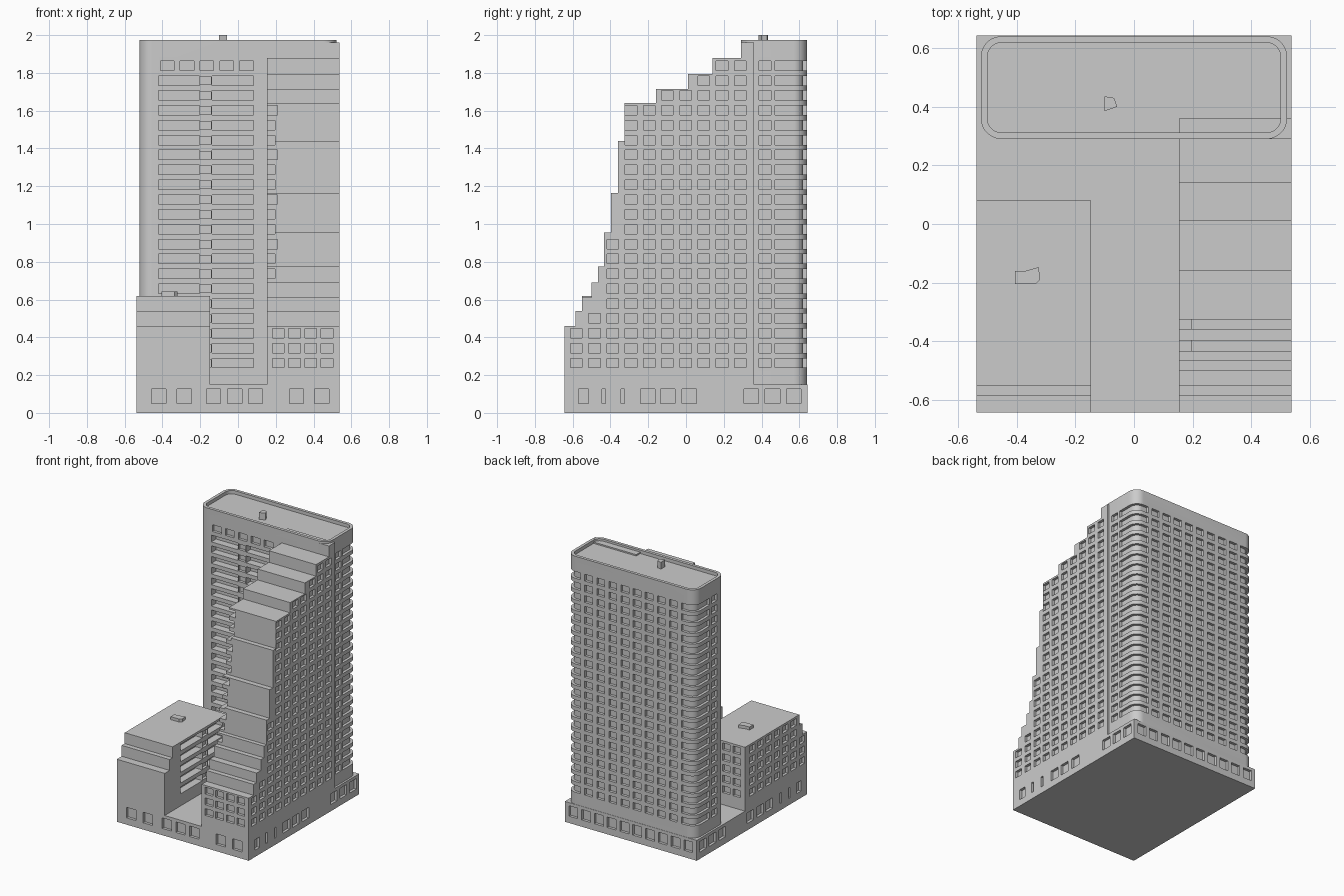
import bpy, bmesh, math

if "Cube" in bpy.data.objects:
    bpy.data.objects.remove(bpy.data.objects["Cube"])

HX, HY = 0.537, 0.642          # half footprint
ROWS = [0.264 + 0.0787 * i for i in range(21)]
H = 0.025                      # half window height
COLS = [-0.581 + 0.0965 * i for i in range(10)]
D = 0.02                       # window depth


def prism(bm, pts, a, b, axis='z'):
    """Extrude a 2D outline along z, or a (y, z) outline along x."""
    put = (lambda p, t: (p[0], p[1], t)) if axis == 'z' else (lambda p, t: (t, p[0], p[1]))
    lo = [bm.verts.new(put(p, a)) for p in pts]
    hi = [bm.verts.new(put(p, b)) for p in pts]
    bm.faces.new(lo[::-1])
    bm.faces.new(hi)
    n = len(pts)
    for i in range(n):
        j = (i + 1) % n
        bm.faces.new((lo[i], lo[j], hi[j], hi[i]))


def box(bm, x0, x1, y0, y1, z0, z1):
    prism(bm, [(x0, y0), (x1, y0), (x1, y1), (x0, y1)], z0, z1)


def make(name, bm):
    bmesh.ops.recalc_face_normals(bm, faces=bm.faces)
    me = bpy.data.meshes.new(name)
    bm.to_mesh(me)
    bm.free()
    ob = bpy.data.objects.new(name, me)
    bpy.context.collection.objects.link(ob)
    return ob


def carve(ob, bm):
    cutter = make(ob.name + "_cutter", bm)
    cutter.hide_render = True
    m = ob.modifiers.new("openings", 'BOOLEAN')
    m.operation = 'DIFFERENCE'
    m.solver = 'EXACT'
    m.object = cutter
    dg = bpy.context.evaluated_depsgraph_get()
    me = bpy.data.meshes.new_from_object(ob.evaluated_get(dg))
    ob.modifiers.clear()
    ob.data = me
    bpy.data.objects.remove(cutter)


def arc(cx, cy, r, a0, a1, n=12):
    return [(cx + r * math.cos(math.radians(a0 + (a1 - a0) * i / n)),
             cy + r * math.sin(math.radians(a0 + (a1 - a0) * i / n))) for i in range(n + 1)]


def rounded(x0, x1, y0, y1, r):
    return (arc(x1 - r, y1 - r, r, 0, 90) + arc(x0 + r, y1 - r, r, 90, 180)
            + arc(x0 + r, y0 + r, r, 180, 270) + arc(x1 - r, y0 + r, r, 270, 360))


def stepped(steps, y_end):
    """Side outline from (y, height) steps."""
    pts = [(steps[0][0], 0.15)]
    for i, (y, z) in enumerate(steps):
        pts.append((y, z))
        pts.append((steps[i + 1][0] if i + 1 < len(steps) else y_end, z))
    return pts + [(y_end, 0.15)]


def height_at(steps, y):
    return max([z for sy, z in steps if sy <= y], default=0)


# podium with street-level openings
bm = bmesh.new()
box(bm, -HX, HX, -HY, HY, 0, 0.15)
podium = make("podium", bm)
c = bmesh.new()
for x in (-0.42, -0.285, -0.13, -0.018, 0.093, 0.31, 0.443):
    box(c, x - 0.038, x + 0.038, -HY - D, -HY + D, 0.05, 0.127)
for i in range(10):
    x = -0.468 + 0.104 * i
    box(c, x - 0.036, x + 0.036, HY - D, HY + D, 0.05, 0.127)
for y, w in ((-0.543, .027), (-0.435, .01), (-0.335, .01), (-0.203, .038), (-0.097, .038),
             (0.018, .038), (0.345, .039), (0.458, .039), (0.57, .039)):
    for s in (-HX, HX):
        box(c, s - D, s + D, y - w, y + w, 0.05, 0.127)
carve(podium, c)

# tall slab with rounded corners
TX, Y0, Y1, R = 0.522, 0.29, 0.64, 0.07
bm = bmesh.new()
prism(bm, rounded(-TX, TX, Y0, Y1, R), 0.14, 1.975)
tower = make("tower_slab", bm)
c = bmesh.new()
prism(c, rounded(-TX + .022, TX - .022, Y0 + .022, Y1 - .022, R - .022), 1.95, 2.1)
wrap = ([(TX + D, 0.47)] + arc(TX - R, Y1 - R, R + D, 0, 90) + [(0.41, Y1 + D)]
        + [(0.41, Y1 - D)] + arc(TX - R, Y1 - R, R - D, 90, 0) + [(TX - D, 0.47)])
for i, z in enumerate(ROWS):
    a, b = z - H, z + H
    for s in (1, -1):                       # corner bands and end windows
        prism(c, [(s * x, y) for x, y in wrap][::s], a, b)
        box(c, s * TX - D, s * TX + D, 0.386, 0.45, a, b)
    for k in range(8):                      # rear windows
        x = (k - 3.5) * 0.0985
        box(c, x - 0.032, x + 0.032, Y1 - D, Y1 + D, a, b)
    if i == 20:                             # front top row
        for k in range(5):
            x = -0.375 + 0.105 * k
            box(c, x - 0.036, x + 0.036, Y0 - D, Y0 + D, a, b)
    else:                                   # front balconies
        box(c, -0.42, -0.204, Y0 - D, Y0 + 0.055, a, b)
        box(c, -0.2, -0.142, Y0 - D, Y0 + D, a + .004, b - .006)
        box(c, -0.138, 0.083, Y0 - D, Y0 + 0.055, a, b)
carve(tower, c)

# terraced right wing
WX = 0.153
STEPS = [(-HY, .46), (-.585, .54), (-.55, .61), (-.5, .69), (-.465, .775), (-.435, .955),
         (-.398, 1.165), (-.36, 1.44), (-.325, 1.64), (-.16, 1.715), (.01, 1.795),
         (.14, 1.88), (.29, 1.96)]
bm = bmesh.new()
prism(bm, stepped(STEPS, 0.36), WX, HX, 'x')
wing = make("terraced_wing", bm)
c = bmesh.new()
for i, z in enumerate(ROWS):
    a, b = z - H, z + H
    for y in COLS:
        if b + 0.008 < height_at(STEPS, y - 0.031):
            box(c, HX - D, HX + D, y - 0.031, y + 0.031, a, b)
    if i < 3:
        for x in (0.213, 0.299, 0.385, 0.471):
            box(c, x - 0.031, x + 0.031, -HY - D, -HY + D, a, b)
    # courtyard balconies, open to the front on the upper floors
    deep = WX + (0.055 if i % 3 == 2 else 0.042)
    if i < 18:
        start = -0.7 if i >= 6 else -0.46
        box(c, WX - D, deep, start, -0.204, a, b)
        box(c, WX - D, WX + D, -0.2, -0.142, a + .004, b - .006)
    if i < 20:
        box(c, WX - D, deep, 0.05 if i == 19 else -0.138, 0.22, a, b)
carve(wing, c)

# low left block
LX = -0.147
LSTEPS = [(-HY, .46), (-.585, .54), (-.55, .62)]
bm = bmesh.new()
prism(bm, stepped(LSTEPS, 0.08), -HX, LX, 'x')
block = make("low_block", bm)
c = bmesh.new()
for z in ROWS[:5]:
    a, b = z - H, z + H
    for y in COLS[:7]:
        if b + 0.008 < height_at(LSTEPS, y - 0.031):
            box(c, -HX - D, -HX + D, y - 0.031, y + 0.031, a, b)
    for x in (-0.47, -0.385, -0.3, -0.215):
        box(c, x - 0.03, x + 0.03, 0.08 - D, 0.08 + D, a, b)
    box(c, LX - 0.055, LX + D, -0.46, -0.204, a, b)
    box(c, LX - D, LX + D, -0.2, -0.142, a + .004, b - .006)
    box(c, LX - 0.055, LX + D, -0.138, 0.03, a, b)
carve(block, c)

# rooftop plant boxes
bm = bmesh.new()
prism(bm, [(-.1, .385), (-.057, .4), (-.068, .43), (-.1, .435)], 1.94, 2.0)
make("tower_roof_box", bm)
bm = bmesh.new()
prism(bm, [(-.405, -.205), (-.335, -.205), (-.32, -.19), (-.325, -.147), (-.37, -.16),
           (-.405, -.16)], 0.61, 0.642)
make("block_roof_box", bm)

# smooth rounded corners
bpy.ops.object.select_all(action='DESELECT')
tower.select_set(True)
bpy.context.view_layer.objects.active = tower
bpy.ops.object.shade_smooth_by_angle(angle=math.radians(25))
